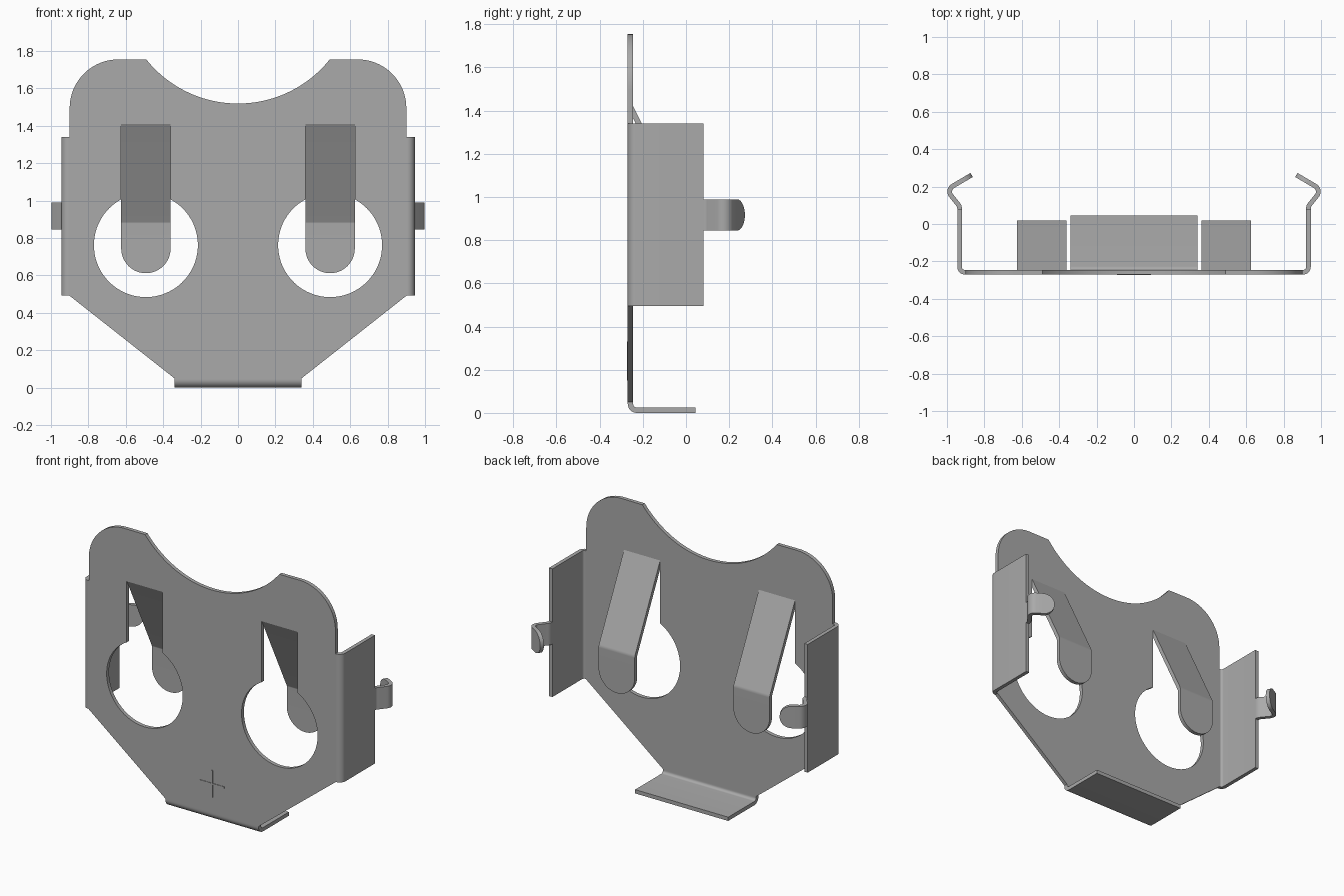
import bpy, bmesh, math
from mathutils import Vector

cube = bpy.data.objects.get("Cube")
if cube:
    bpy.data.objects.remove(cube, do_unlink=True)

T = 0.025              # sheet thickness
PLATE_Y = -0.2575      # mid-plane of the plate

metal = bpy.data.materials.new("grey metal")
metal.use_nodes = True
metal.diffuse_color = (0.4, 0.4, 0.4, 1)
metal.node_tree.nodes["Principled BSDF"].inputs["Base Color"].default_value = (0.4, 0.4, 0.4, 1)


def finish(obj):
    obj.data.materials.clear()
    obj.data.materials.append(metal)
    bpy.ops.object.select_all(action='DESELECT')
    obj.select_set(True)
    bpy.context.view_layer.objects.active = obj
    for mod in list(obj.modifiers):
        bpy.ops.object.modifier_apply(modifier=mod.name)
    bpy.ops.object.shade_smooth_by_angle(angle=math.radians(30))


def arc(cx, cz, r, a0, a1, n):
    steps = [math.radians(a0 + (a1 - a0) * i / n) for i in range(n + 1)]
    return [(cx + r * math.cos(a), cz + r * math.sin(a)) for a in steps]


def bend(points, r, n=8):
    """Round the inner corners of a 2D path."""
    pts = [Vector(p) for p in points]
    out = [pts[0]]
    for a, b, c in zip(pts, pts[1:], pts[2:]):
        d1, d2 = (b - a).normalized(), (c - b).normalized()
        turn = d1.angle(d2)
        start = b - d1 * r * math.tan(turn / 2)
        side = (d2 - d1 * d1.dot(d2)).normalized()
        for i in range(n + 1):
            t = turn * i / n
            out.append(start + d1 * r * math.sin(t) + side * r * (1 - math.cos(t)))
    return out + [pts[-1]]


def strip(name, path, half_width, place, round_tip=False):
    """Bent sheet strip; place(u, v, w) maps path and width to space."""
    rows = [(p, half_width) for p in path]
    if round_tip:
        end, d = path[-1], (path[-1] - path[-2]).normalized()
        rows.pop()
        for i in range(17):
            a = math.pi / 2 * i / 16
            rows.append((end - d * half_width * (1 - math.sin(a)), half_width * math.cos(a)))
    bm = bmesh.new()
    pairs = [[bm.verts.new(place(p.x, p.y, s * w)) for s in (-1, 1)] for p, w in rows]
    for (a, b), (c, d) in zip(pairs, pairs[1:]):
        bm.faces.new((a, b, d, c))
    bmesh.ops.remove_doubles(bm, verts=bm.verts, dist=1e-5)
    me = bpy.data.meshes.new(name)
    bm.to_mesh(me)
    bm.free()
    obj = bpy.data.objects.new(name, me)
    bpy.context.collection.objects.link(obj)
    mod = obj.modifiers.new("thickness", 'SOLIDIFY')
    mod.thickness, mod.offset, mod.use_even_offset = T, 0, True
    finish(obj)


# Main plate: outline with scooped top and two keyhole openings
half = [(0.34, 0.05), (0.905, 0.495), (0.905, 1.34), (0.9, 1.34)]
half += arc(0.64, 1.495, 0.26, 0, 90, 20)
scoop = math.degrees(math.asin(0.49 / 0.628))
half += arc(0, 2.147, 0.628, -90 + scoop, -90, 24)
outline = half + [(-x, z) for x, z in reversed(half[:-1])]

HOLE_X, SLOT, HOLE_R = 0.4925, 0.132, 0.278
open_angle = math.degrees(math.acos(SLOT / HOLE_R))
keyhole = arc(0, 0.762, HOLE_R, 180 - open_angle, 360 + open_angle, 56)
keyhole += [(SLOT, 1.41), (-SLOT, 1.41)]

curve = bpy.data.curves.new("plate_outline", 'CURVE')
curve.dimensions, curve.fill_mode, curve.extrude = '2D', 'BOTH', T / 2
loops = [outline] + [[(x + s * HOLE_X, z) for x, z in keyhole] for s in (-1, 1)]
for loop in loops:
    spline = curve.splines.new('POLY')
    spline.points.add(len(loop) - 1)
    for point, (x, z) in zip(spline.points, loop):
        point.co = (x, z, 0, 1)
    spline.use_cyclic_u = True
plate = bpy.data.objects.new("main_plate", curve)
bpy.context.collection.objects.link(plate)
plate.location.y = PLATE_Y
plate.rotation_euler.x = math.pi / 2
bpy.context.view_layer.update()
bpy.ops.object.select_all(action='DESELECT')
plate.select_set(True)
bpy.context.view_layer.objects.active = plate
bpy.ops.object.convert(target='MESH')
plate = bpy.context.view_layer.objects.active
bm = bmesh.new()
bm.from_mesh(plate.data)
bmesh.ops.remove_doubles(bm, verts=bm.verts, dist=1e-5)
bmesh.ops.recalc_face_normals(bm, faces=bm.faces)
bm.to_mesh(plate.data)
bm.free()
finish(plate)

# Bottom tab folded backwards
strip("bottom_tab", bend([(PLATE_Y, 0.05), (PLATE_Y, T / 2), (0.045, T / 2)], 0.03),
      0.34, lambda u, v, w: (w, u, v))

finger = bend([(PLATE_Y, 1.418), (0.0075, 0.885), (0.0075, 0.612)], 0.03)
flange = bend([(0.9045, PLATE_Y), (0.9325, PLATE_Y), (0.9325, 0.08)], 0.0275)
clip = bend([(0.9325, 0.078), (0.9325, 0.095), (1.003, 0.183), (0.868, 0.262)], 0.035)

for side, s in (("left", 1), ("right", -1)):
    # Spring finger, side flange and hooked clip on each side
    strip(side + "_spring_finger", finger, SLOT,
          lambda u, v, w: (s * HOLE_X + w, u, v), round_tip=True)
    strip(side + "_flange", flange, 0.423, lambda u, v, w: (s * u, v, 0.917 + w))
    strip(side + "_clip", clip, 0.0725, lambda u, v, w: (s * u, v, 0.917 + w), round_tip=True)

# Thin cross mark on the front
for name, sx, sz in (("mark_upright", 0.01, 0.18), ("mark_bar", 0.18, 0.01)):
    bpy.ops.mesh.primitive_cube_add(size=1, location=(0, PLATE_Y - T / 2, 0.24))
    mark = bpy.context.object
    mark.name = name
    mark.scale = (sx, 0.006, sz)
    finish(mark)
